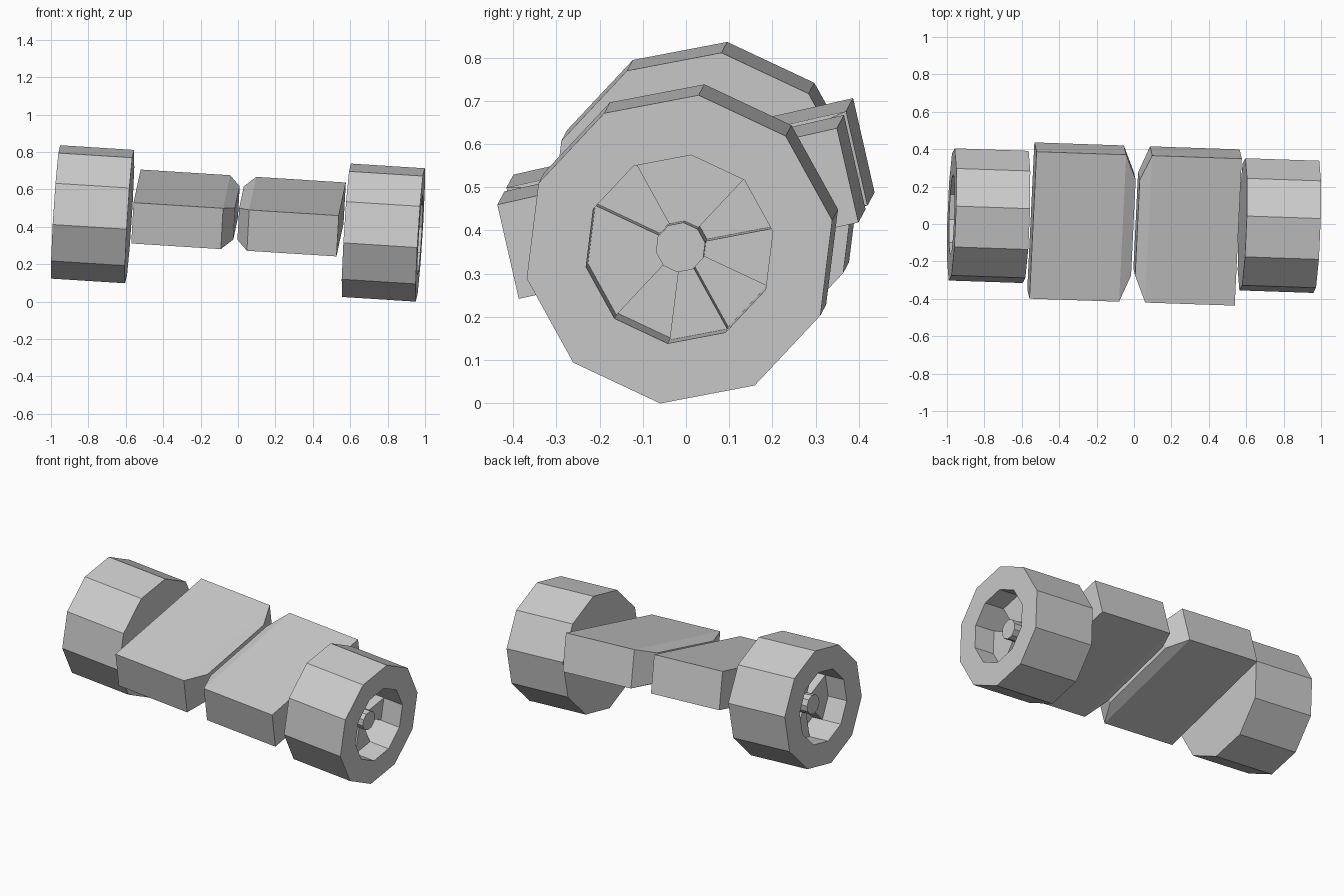
import bpy, bmesh
from math import cos, sin, radians
from mathutils import Matrix, Euler, Vector

cube = bpy.data.objects.get("Cube")
if cube:
    bpy.data.objects.remove(cube, do_unlink=True)

grey = bpy.data.materials.new("plain grey")
grey.use_nodes = True
colour = (0.6, 0.6, 0.6, 1)
grey.diffuse_color = colour
grey.node_tree.nodes["Principled BSDF"].inputs["Base Color"].default_value = colour

# Slightly tilted axle frame shared by every part
FRAME = Matrix.Translation((0, 0.018, 0.418)) @ Euler((0, 0.063, -0.034)).to_matrix().to_4x4()
SIDES = 10
PHASE = 10.8


def finish(name, bm, matrix):
    bmesh.ops.remove_doubles(bm, verts=bm.verts, dist=0.0005)
    bmesh.ops.recalc_face_normals(bm, faces=bm.faces)
    mesh = bpy.data.meshes.new(name)
    bm.to_mesh(mesh)
    bm.free()
    mesh.materials.append(grey)
    obj = bpy.data.objects.new(name, mesh)
    obj.matrix_world = matrix
    bpy.context.collection.objects.link(obj)


def wheel(name, side):
    """Ten-sided wheel with a recessed hub and stepped spoke sectors."""
    outer, inner = 0.977, 0.581
    tyre, rim, hub = 0.36, 0.22, 0.058
    hub_x = outer - 0.07
    deep = {0, 3, 6, 8}
    floor = [outer - (0.2 if i in deep else 0.13) for i in range(SIDES)]
    bm = bmesh.new()

    def point(x, r, i):
        a = radians(PHASE + i * 360 / SIDES)
        return Vector((side * x, r * cos(a), r * sin(a)))

    def face(points):
        bm.faces.new([bm.verts.new(p) for p in points])

    for i in range(SIDES):
        f = floor[i]
        # tread, side wall, recess wall, spoke floor, hub wall
        profile = [(inner, tyre), (outer, tyre), (outer, rim), (f, rim), (f, hub), (hub_x, hub)]
        for (x0, r0), (x1, r1) in zip(profile, profile[1:]):
            face([point(x0, r0, i), point(x0, r0, i + 1), point(x1, r1, i + 1), point(x1, r1, i)])
        # step between a raised spoke and a deep gap
        before = floor[i - 1]
        if before != f:
            face([point(f, rim, i), point(before, rim, i), point(before, hub, i), point(f, hub, i)])
    # inner face and hub cap
    for x, r in ((inner, tyre), (hub_x, hub)):
        face([point(x, r, i) for i in range(SIDES)])
    finish(name, bm, FRAME)


def block(name, side):
    """Flat slab, tilted about the axle, with a chamfered inner end."""
    bm = bmesh.new()
    # (distance along axle, half width, half height)
    sections = [(0.55, 0.403, 0.112), (0.07, 0.403, 0.112), (0.011, 0.263, 0.087)]
    rings = [[bm.verts.new((side * x, sy * w, sz * h))
              for sy, sz in ((-1, -1), (1, -1), (1, 1), (-1, 1))]
             for x, w, h in sections]
    for a, b in zip(rings, rings[1:]):
        for i in range(4):
            j = (i + 1) % 4
            bm.faces.new((a[i], a[j], b[j], b[i]))
    bm.faces.new(rings[0])
    bm.faces.new(rings[-1])
    tilt = Matrix.Translation((0, -0.018, 0.056)) @ Matrix.Rotation(radians(12.7), 4, "X")
    finish(name, bm, FRAME @ tilt)


for label, side in (("left", 1), ("right", -1)):
    wheel(label + "_wheel", side)
    block(label + "_block", side)
